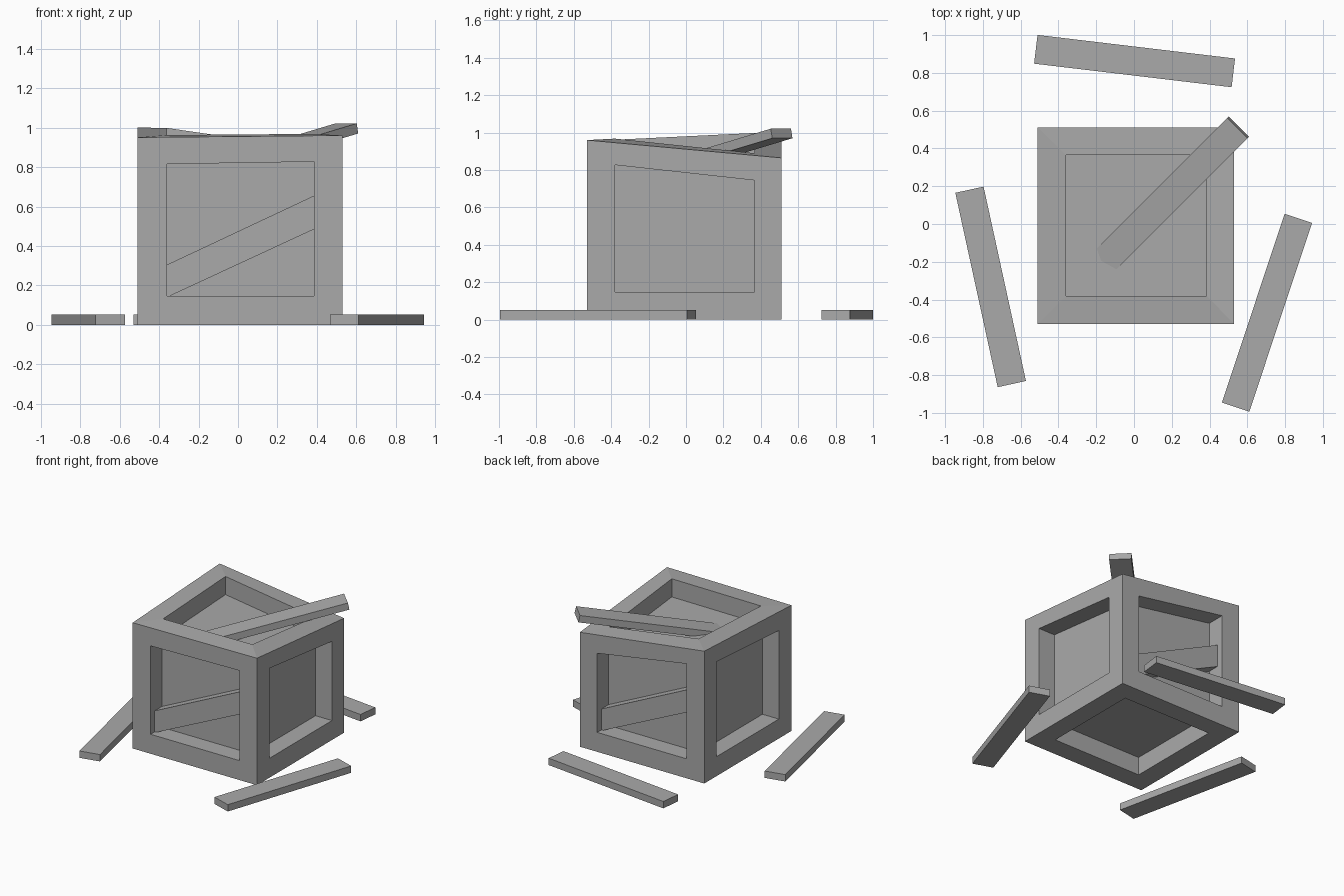
import bpy, bmesh
from math import radians
from mathutils import Vector, Matrix

cube = bpy.data.objects.get("Cube")
if cube:
    bpy.data.objects.remove(cube, do_unlink=True)

# Single flat grey
grey = bpy.data.materials.new("plain_grey")
grey.use_nodes = True
COLOUR = (0.4, 0.4, 0.4, 1)
grey.diffuse_color = COLOUR
grey.node_tree.nodes["Principled BSDF"].inputs["Base Color"].default_value = COLOUR


def finish(name, bm):
    bmesh.ops.recalc_face_normals(bm, faces=bm.faces)
    mesh = bpy.data.meshes.new(name)
    bm.to_mesh(mesh)
    bm.free()
    mesh.materials.append(grey)
    obj = bpy.data.objects.new(name, mesh)
    bpy.context.collection.objects.link(obj)
    return obj


# Crate: uneven top, a recessed panel in every face
OUT = {"x": (-0.51, 0.53), "y": (-0.53, 0.51)}
INN = {"x": (-0.36, 0.385), "y": (-0.38, 0.365)}
RIM = {(0, 0): 0.95, (1, 0): 0.96, (1, 1): 0.865, (0, 1): 1.0}
RIM_INNER = {(0, 0): 0.962, (1, 0): 0.968, (1, 1): 0.89, (0, 1): 0.998}
WINDOW_TOP = {(0, 0): 0.815, (1, 0): 0.827, (1, 1): 0.745, (0, 1): 0.865}
DEPTH = 0.137


def corner(c):
    return Vector((OUT["x"][c[0]], OUT["y"][c[1]], RIM[c[:2]] if c[2] else 0))


def window(c, axis):
    """Corner of the opening on the face across the given axis."""
    p = Vector((INN["x"][c[0]], INN["y"][c[1]], WINDOW_TOP[c[:2]] if c[2] else 0.147))
    if axis == 2:
        p.z = RIM_INNER[c[:2]] if c[2] else 0
    else:
        p[axis] = corner(c)[axis]
    return p


bm = bmesh.new()
for axis in range(3):
    for side in (0, 1):
        loop = []
        for a, b in ((0, 0), (1, 0), (1, 1), (0, 1)):
            c = [a, b]
            c.insert(axis, side)
            loop.append(tuple(c))
        push = Vector((0, 0, 0))
        push[axis] = DEPTH * (1 - 2 * side)
        rings = [[corner(c) for c in loop],
                 [window(c, axis) for c in loop],
                 [window(c, axis) + push for c in loop]]
        rings = [[bm.verts.new(p) for p in ring] for ring in rings]
        for first, second in zip(rings, rings[1:]):
            for i in range(4):
                j = (i + 1) % 4
                bm.faces.new((first[i], first[j], second[j], second[i]))
        bm.faces.new(rings[2])
bmesh.ops.remove_doubles(bm, verts=bm.verts, dist=0.0005)
finish("crate_body", bm)


# Diagonal braces in the front and back openings
def brace(name, turn):
    bm = bmesh.new()
    outline = ((-0.36, 0.305), (-0.36, 0.147), (-0.345, 0.147), (0.385, 0.485), (0.385, 0.655))
    face = bm.faces.new([bm.verts.new((x, -0.48, z)) for x, z in outline])
    made = bmesh.ops.extrude_face_region(bm, geom=[face])["geom"]
    bmesh.ops.translate(bm, vec=(0, 0.088, 0),
                        verts=[v for v in made if isinstance(v, bmesh.types.BMVert)])
    bmesh.ops.rotate(bm, verts=bm.verts, cent=(0.0125, -0.01, 0),
                     matrix=Matrix.Rotation(radians(turn), 3, "Z"))
    finish(name, bm)


brace("front_brace", 0)
brace("back_brace", 180)


# Loose planks
def plank(name, centre, heading, pitch=0):
    bm = bmesh.new()
    bmesh.ops.create_cube(bm, size=1)
    bmesh.ops.scale(bm, vec=(1.053, 0.153, 0.052), verts=bm.verts)
    obj = finish(name, bm)
    obj.location = centre
    obj.rotation_euler = (0, radians(-pitch), radians(heading))


plank("back_plank", (0.003, 0.8625, 0.026), -6.8)
plank("right_plank", (-0.759, -0.333, 0.026), -77.7)
plank("left_plank", (0.704, -0.47, 0.026), 71.6)
plank("leaning_plank", (0.187, 0.147, 0.886), 45, 12)
